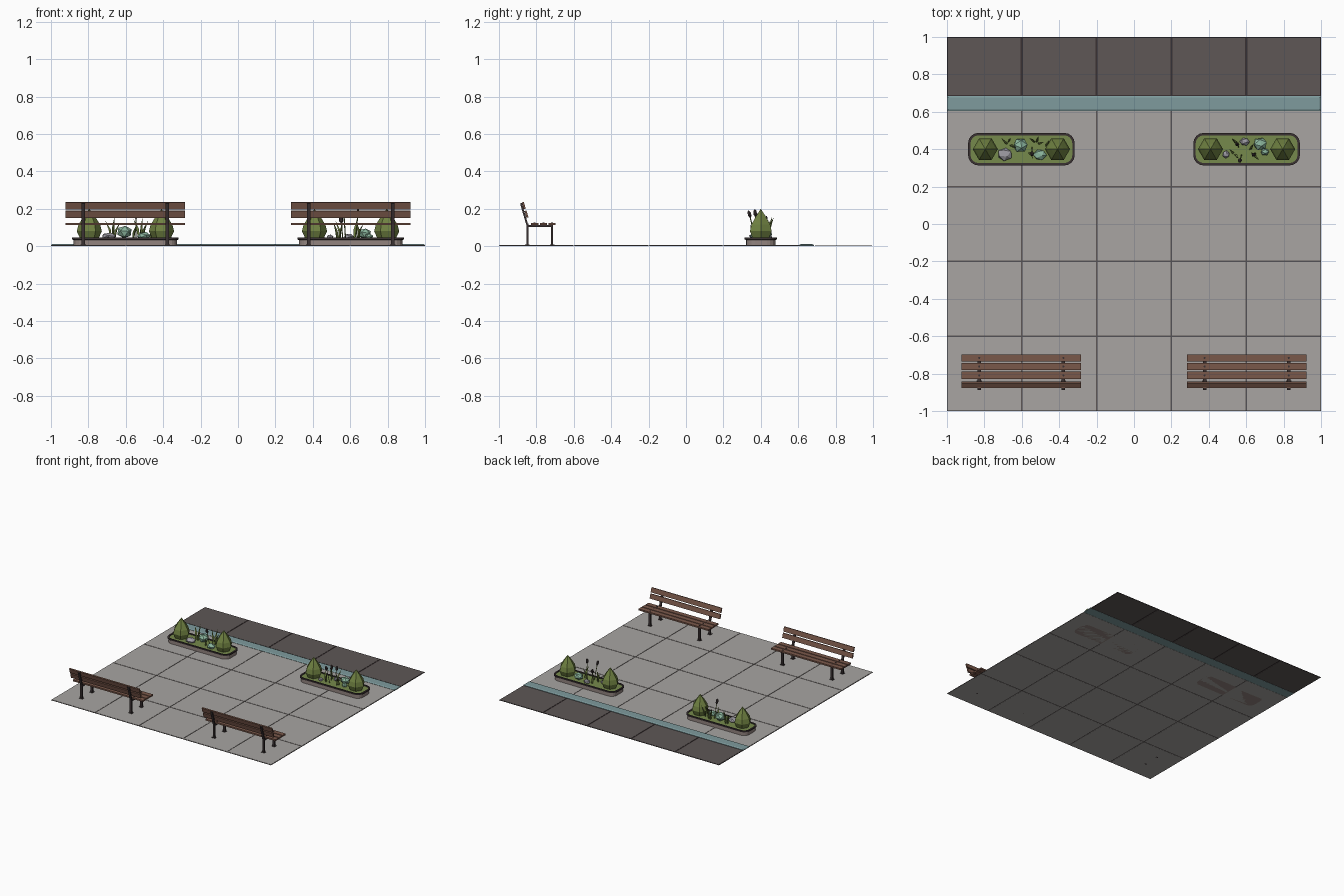
import bpy, bmesh, math, random
from mathutils import Matrix, Vector

if "Cube" in bpy.data.objects:
    bpy.data.objects.remove(bpy.data.objects["Cube"])

random.seed(4)


def mat(name, r, g, b):
    m = bpy.data.materials.new(name)
    lin = [((c / 255 + 0.055) / 1.055) ** 2.4 for c in (r, g, b)]
    m.diffuse_color = (*lin, 1)
    m.use_nodes = True
    m.node_tree.nodes["Principled BSDF"].inputs["Base Color"].default_value = m.diffuse_color
    return m


PAVING = mat("paving grey", 168, 165, 162)
ROAD = mat("asphalt", 94, 87, 86)
KERB = mat("kerb teal", 126, 155, 157)
DARK = mat("dark metal", 58, 49, 50)
WOOD = mat("bench wood", 122, 88, 74)
STONE = mat("planter stone", 146, 132, 127)
GRASS = mat("planting green", 118, 138, 76)
BUSH = mat("bush green", 112, 130, 66)
SUCC = mat("pale teal leaves", 140, 182, 158)
ROCK = mat("pebble grey", 158, 156, 164)


def finish(name, bm, m):
    bmesh.ops.recalc_face_normals(bm, faces=bm.faces)
    me = bpy.data.meshes.new(name)
    bm.to_mesh(me)
    bm.free()
    me.materials.append(m)
    ob = bpy.data.objects.new(name, me)
    bpy.context.collection.objects.link(ob)
    return ob


def box(name, c, s, m, rx=0.0):
    bm = bmesh.new()
    M = Matrix.Translation(c) @ Matrix.Rotation(rx, 4, 'X') @ Matrix.Diagonal((*s, 1))
    bmesh.ops.create_cube(bm, size=1, matrix=M)
    return finish(name, bm, m)


def slab(name, x0, x1, y0, y1, z0, z1, m):
    return box(name, ((x0 + x1) / 2, (y0 + y1) / 2, (z0 + z1) / 2),
               (x1 - x0, y1 - y0, z1 - z0), m)


def loft(name, rings, m, cap0=True, cap1=True):
    bm = bmesh.new()
    vs = [[bm.verts.new(p) for p in r] for r in rings]
    n = len(rings[0])
    for a, b in zip(vs, vs[1:]):
        for i in range(n):
            j = (i + 1) % n
            bm.faces.new((a[i], a[j], b[j], b[i]))
    if cap0:
        bm.faces.new(vs[0][::-1])
    if cap1:
        bm.faces.new(vs[-1])
    bmesh.ops.remove_doubles(bm, verts=bm.verts, dist=1e-5)
    return finish(name, bm, m)


def circle(x, y, z, r, n, a0=0.0):
    return [(x + r * math.cos(a0 + i * math.tau / n),
             y + r * math.sin(a0 + i * math.tau / n), z) for i in range(n)]


def round_rect(cx, cy, hx, hy, rad, z, n=4):
    pts = []
    for k, (sx, sy) in enumerate(((1, 1), (-1, 1), (-1, -1), (1, -1))):
        for i in range(n + 1):
            a = (k + i / n) * math.pi / 2
            pts.append((cx + sx * (hx - rad) + rad * math.cos(a),
                        cy + sy * (hy - rad) + rad * math.sin(a), z))
    return pts


# Pavement tiles, joints, road panels
xs = [-1, -0.6, -0.2, 0.2, 0.6, 1]
ys = [-1, -0.6, -0.2, 0.2, 0.607]
g = 0.004
for i in range(5):
    for j in range(4):
        slab("paving_tile", xs[i] + g, xs[i + 1] - g, ys[j] + g, ys[j + 1] - g, 0, 0.005, PAVING)
    slab("road_panel", xs[i] + g * 1.5, xs[i + 1] - g * 1.5, 0.69, 0.995, 0, 0.004, ROAD)
slab("paving_joints", -1, 1, -1, 0.607, 0.001, 0.003, ROAD)
slab("road_joints", -1, 1, 0.683, 1, 0.001, 0.002, DARK)

# Kerb with chamfered top
loft("kerb", [[(-1 + i, 0.605 + i, z), (1 - i, 0.605 + i, z), (1 - i, 0.684 - i, z), (-1 + i, 0.684 - i, z)]
              for i, z in ((0, 0), (0, 0.006), (0.008, 0.011))], KERB)

# Benches, facing the road
for cx in (-0.6025, 0.6025):
    for y in (-0.716, -0.762, -0.809):
        box("seat_slat", (cx, y, 0.119), (0.637, 0.039, 0.012), WOOD)
    for y, z in ((-0.853, 0.171), (-0.867, 0.217)):
        box("back_slat", (cx, y, z), (0.637, 0.011, 0.038), WOOD, 0.28)
    for px in (cx - 0.225, cx + 0.225):
        box("front_leg", (px, -0.716, 0.056), (0.018, 0.012, 0.112), DARK)
        box("rear_leg", (px, -0.848, 0.060), (0.018, 0.012, 0.120), DARK)
        box("back_post", (px, -0.866, 0.173), (0.018, 0.010, 0.118), DARK, 0.28)
        box("seat_rail", (px, -0.782, 0.108), (0.018, 0.136, 0.011), DARK)
        for y in (-0.716, -0.848):
            box("foot_plate", (px, y, 0.0045), (0.028, 0.024, 0.008), DARK)
        for y in (-0.716, -0.762, -0.809):
            loft("seat_bolt", [circle(px, y, z, 0.006, 6) for z in (0.122, 0.127)], DARK)


# Planter parts
def bush(x, y):
    prof = ((0.048, 0.038), (0.067, 0.080), (0.058, 0.115), (0.033, 0.155), (0.0, 0.200))
    loft("bush", [circle(x, y, z, r, 6) for r, z in prof], BUSH, True, False)


def blade(x, y, dx, dy, h):
    rings = []
    for t, r in ((0, 0.006), (0.5, 0.008), (1, 0)):
        rings.append(circle(x + dx * t * t, y + dy * t * t, 0.038 + h * t, r, 3, x * 40))
    loft("grass_blade", rings, BUSH, True, False)


def reed(x, y, dx, dy, top):
    def at(z):
        t = (z - 0.038) / (top - 0.038)
        return x + dx * t, y + dy * t, z
    loft("reed_stem", [circle(*at(z), 0.003, 4) for z in (0.038, top - 0.03)], BUSH)
    loft("reed_head", [circle(*at(z), r, 6) for z, r in
                       ((top - 0.037, 0.004), (top - 0.027, 0.011), (top - 0.01, 0.010), (top, 0.003))], DARK)


def lump(name, x, y, z, sx, sy, sz, m):
    bm = bmesh.new()
    R = Matrix.Rotation(random.uniform(0, 3), 4, 'Z') @ Matrix.Rotation(0.4, 4, 'X')
    bmesh.ops.create_icosphere(bm, subdivisions=1, radius=1,
                               matrix=Matrix.Translation((x, y, z)) @ Matrix.Diagonal((sx, sy, sz, 1)) @ R)
    finish(name, bm, m)


for cx in (-0.602, 0.602):
    def ring(inset, z):
        return round_rect(cx, 0.4, 0.285 - inset, 0.087 - inset, 0.055 - inset, z)
    loft("planter_base", [ring(0.008, 0), ring(0.008, 0.034)], STONE)
    loft("planter_rim", [ring(0.008, 0.033), ring(0, 0.036), ring(0, 0.046), ring(0.013, 0.046),
                         ring(0.013, 0.037)], DARK, False, False)
    loft("planting_bed", [ring(0.013, 0.036), ring(0.013, 0.041)], GRASS)
    for s in (-1, 1):
        bush(cx + s * 0.193, 0.4)

# Left planter: pebble, pale leaf plants, grass, reed
lump("pebble", -0.69, 0.372, 0.052, 0.042, 0.036, 0.022, ROCK)
lump("leaf_plant", -0.607, 0.42, 0.076, 0.042, 0.040, 0.035, SUCC)
lump("leaf_plant", -0.503, 0.370, 0.055, 0.038, 0.030, 0.022, SUCC)
for b in ((-0.68, 0.43, -0.03, 0.03, 0.10), (-0.67, 0.44, 0.01, 0.02, 0.12), (-0.66, 0.42, 0.03, -0.01, 0.09),
          (-0.53, 0.44, -0.03, 0.02, 0.11), (-0.52, 0.44, 0.01, 0.03, 0.12), (-0.51, 0.43, 0.03, 0.01, 0.10),
          (-0.56, 0.38, 0.02, -0.03, 0.08), (-0.47, 0.42, 0.02, 0.03, 0.10)):
    blade(*b)
reed(-0.545, 0.41, 0.0, -0.04, 0.185)

# Right planter: small plants, pebbles, grass, reeds
lump("leaf_plant", 0.675, 0.428, 0.068, 0.040, 0.035, 0.028, SUCC)
lump("leaf_plant", 0.700, 0.385, 0.050, 0.024, 0.020, 0.018, SUCC)
lump("pebble", 0.592, 0.440, 0.050, 0.028, 0.022, 0.018, ROCK)
lump("pebble", 0.492, 0.372, 0.048, 0.020, 0.022, 0.015, ROCK)
for b in ((0.53, 0.38, -0.02, 0.02, 0.09), (0.54, 0.37, 0.02, -0.02, 0.08), (0.64, 0.37, 0.03, -0.03, 0.08),
          (0.65, 0.38, -0.02, -0.02, 0.10), (0.62, 0.40, 0.02, 0.03, 0.11), (0.55, 0.43, -0.03, 0.03, 0.10)):
    blade(*b)
reed(0.575, 0.37, -0.01, -0.035, 0.190)
reed(0.630, 0.38, 0.012, -0.012, 0.197)
reed(0.560, 0.41, -0.01, 0.02, 0.160)
